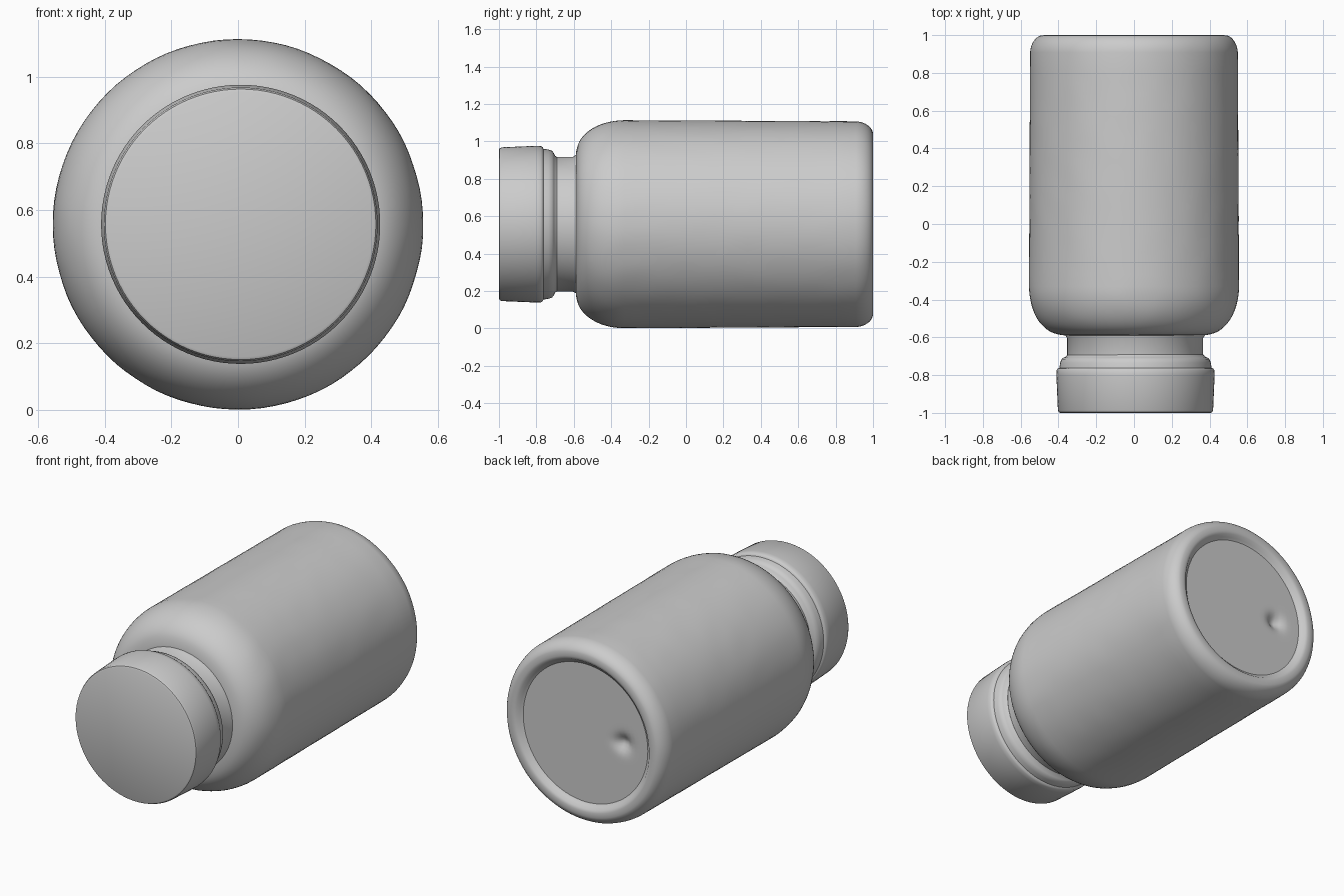
import bpy, bmesh, math
from mathutils import Vector, noise

old = bpy.data.objects.get("Cube")
if old:
    bpy.data.objects.remove(old)

AXIS_Z = 0.557
SIDES = 96

grey = bpy.data.materials.new("plain grey")
grey.use_nodes = True
colour = (0.6, 0.6, 0.6, 1)
grey.diffuse_color = colour
grey.node_tree.nodes["Principled BSDF"].inputs["Base Color"].default_value = colour


def arc(cy, cr, size_y, size_r, start, end, steps=10):
    """Elliptical run of (y, radius) points."""
    angles = [math.radians(start + (end - start) * i / steps) for i in range(steps + 1)]
    return [(cy + size_y * math.cos(a), cr + size_r * math.sin(a)) for a in angles]


def lathe(name, profile, centre_x=0.0, adjust=None):
    """Spin a (y, radius) profile about the lengthwise axis."""
    bm = bmesh.new()
    rings = []
    for y, r in profile:
        if r < 0.001:
            rings.append([bm.verts.new((0, y, 0))] * SIDES)
            continue
        turn = [math.tau * i / SIDES for i in range(SIDES)]
        rings.append([bm.verts.new((r * math.cos(a), y, r * math.sin(a))) for a in turn])
    for a, b in zip(rings, rings[1:]):
        for i in range(SIDES):
            j = (i + 1) % SIDES
            corners = list(dict.fromkeys((a[i], a[j], b[j], b[i])))
            bm.faces.new(corners)
    if adjust:
        for v in bm.verts:
            adjust(v)
    bmesh.ops.recalc_face_normals(bm, faces=bm.faces)
    mesh = bpy.data.meshes.new(name)
    bm.to_mesh(mesh)
    bm.free()
    mesh.materials.append(grey)
    obj = bpy.data.objects.new(name, mesh)
    obj.location = (centre_x, 0, AXIS_Z)
    bpy.context.collection.objects.link(obj)
    bpy.ops.object.select_all(action="DESELECT")
    obj.select_set(True)
    bpy.context.view_layer.objects.active = obj
    bpy.ops.object.shade_smooth_by_angle(angle=math.radians(35))
    return obj


def body_surface(v):
    """Slightly uneven wall, and a small dent in the base."""
    radius = math.hypot(v.co.x, v.co.z)
    if radius > 0.5:
        wobble = noise.noise(v.co * 9) * 0.0025
        v.co.x *= 1 + wobble
        v.co.z *= 1 + wobble
    elif v.co.y > 0.9:
        gap = (Vector((v.co.x, v.co.z)) - Vector((-0.25, 0))).length
        v.co.y -= 0.04 * math.exp(-(gap / 0.045) ** 2)


# Body: neck root, rounded shoulder, straight wall, rounded rim, recessed base
wall = [(-0.33 + 0.06 * i, 0.556 - 0.0003 * i) for i in range(1, 20)]
base = [(0.968, 0.42 * (1 - i / 16)) for i in range(17)]
body = (
    [(-0.59, 0.0), (-0.59, 0.36), (-0.588, 0.385)]
    + arc(-0.33, 0.385, 0.255, 0.171, 172, 90, 14)
    + wall
    + arc(0.9, 0.48, 0.1, 0.07, 85, 10)
    + [(1.0, 0.465), (0.995, 0.448), (0.978, 0.434)]
    + base
)
lathe("bottle_body", body, adjust=body_surface)

# Neck between the shoulder and the lid
lathe("bottle_neck", [(-0.73, 0), (-0.73, 0.36), (-0.605, 0.36), (-0.588, 0.37), (-0.57, 0.37), (-0.57, 0)], 0.006)

# Lid with a slightly flared skirt and a stepped collar
lid = [
    (-1.0, 0), (-1.0, 0.398), (-0.996, 0.406), (-0.985, 0.411),
    (-0.8, 0.419), (-0.775, 0.418), (-0.766, 0.412), (-0.762, 0.403),
    (-0.735, 0.399), (-0.716, 0.392), (-0.708, 0.382),
    (-0.7, 0.366), (-0.69, 0.359), (-0.69, 0),
]
lathe("lid", lid, 0.008)
